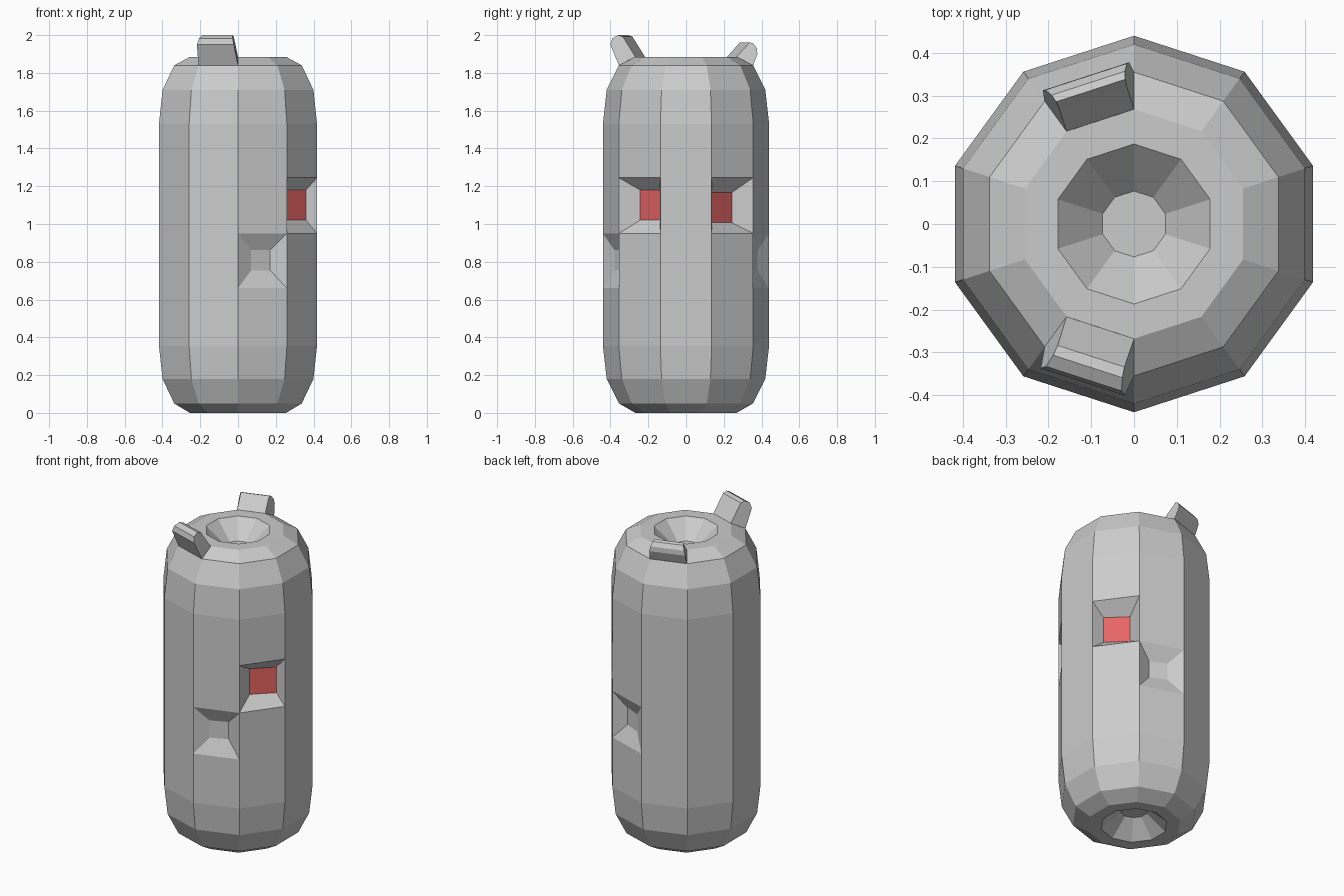
import bpy, math

if "Cube" in bpy.data.objects:
    bpy.data.objects.remove(bpy.data.objects["Cube"])

N = 10  # sides of the canister


def make(name, faces, color=None):
    """Object from a list of coordinate polygons, merging shared corners."""
    index, polys = {}, []
    for f in faces:
        keys = [tuple(round(c, 5) for c in p) for p in f]
        polys.append([index.setdefault(k, len(index)) for k in keys])
    me = bpy.data.meshes.new(name)
    me.from_pydata(list(index), [], polys)
    me.update()
    ob = bpy.data.objects.new(name, me)
    bpy.context.collection.objects.link(ob)
    if color:
        mat = bpy.data.materials.new(name)
        mat.diffuse_color = color
        mat.use_nodes = True
        mat.node_tree.nodes["Principled BSDF"].inputs["Base Color"].default_value = mat.diffuse_color
        me.materials.append(mat)
    return ob


def pt(k, r, z):
    a = math.radians(-90 + 360 / N * (k % N))
    return (r * math.cos(a), r * math.sin(a), z)


def panel(k, r0, z0, r1, z1):
    return [pt(k, r0, z0), pt(k + 1, r0, z0), pt(k + 1, r1, z1), pt(k, r1, z1)]


# Body profile (radius, height), from bottom recess to top recess
profile = [(0.077, 0.095), (0.19, 0), (0.268, 0), (0.355, 0.05), (0.42, 0.18),
           (0.44, 0.355), (0.44, 1.53), (0.42, 1.71), (0.355, 1.84),
           (0.268, 1.885), (0.187, 1.885), (0.077, 1.78)]
SIDE, SHOULDER = 5, 8

# Dents: sector -> (outer z range, inner z range, inner corner at start / end, red?)
dents = {
    0: ((0.66, 0.95), (0.755, 0.862), (0.07, -0.379), (0.17, -0.334), False),
    4: ((0.66, 0.95), (0.755, 0.862), (0.17, 0.334), (0.07, 0.379), False),
    1: ((0.95, 1.245), (1.02, 1.18), (0.25, -0.243), (0.36, -0.137), True),
    3: ((0.95, 1.245), (1.007, 1.167), (0.34, 0.137), (0.232, 0.243), True),
}
ears = {
    9: ("front_ear", [(0.338, 1.84, 0.11), (0.388, 1.95, 0.103), (0.38, 1.983, 0.093),
                      (0.35, 2.0, 0.085), (0.325, 1.992, 0.082), (0.255, 1.885, 0.083)]),
    5: ("back_ear", [(0.338, 1.84, 0.11), (0.363, 1.90, 0.106), (0.362, 1.93, 0.1),
                     (0.346, 1.955, 0.09), (0.328, 1.962, 0.085), (0.312, 1.945, 0.083),
                     (0.255, 1.885, 0.083)]),
}

# Body with dented side panels
body = [[pt(k, *profile[-1]) for k in range(N)],
        [pt(k, *profile[0]) for k in reversed(range(N))]]
for i, ((r0, z0), (r1, z1)) in enumerate(zip(profile, profile[1:])):
    for k in range(N):
        if i == SHOULDER and k in ears:
            continue
        if i != SIDE or k not in dents:
            body.append(panel(k, r0, z0, r1, z1))
            continue
        (za, zb), (ia, ib), s, e, red = dents[k]
        body += [panel(k, r0, z0, r0, za), panel(k, r0, zb, r0, z1)]
        outer = panel(k, r0, za, r0, zb)
        inner = [(*s, ia), (*e, ia), (*e, ib), (*s, ib)]
        for j in range(4):
            n = (j + 1) % 4
            body.append([outer[j], outer[n], inner[n], inner[j]])
        if red:
            make("red_window_" + ("front" if k == 1 else "back"), [inner],
                 (0.8, 0.13, 0.13, 1))
        else:
            body.append(inner)
make("canister_body", body)

# Ears growing out of the top shoulder
for k, (name, prof) in ears.items():
    a = math.radians(-90 + 360 / N * (k + 0.5))
    c, s = math.cos(a), math.sin(a)
    lo = [(r * c + h * s, r * s - h * c, z) for r, z, h in prof]
    hi = [(r * c - h * s, r * s + h * c, z) for r, z, h in prof]
    faces = [[lo[i], hi[i], hi[i + 1], lo[i + 1]] for i in range(len(prof) - 1)]
    make(name, faces + [lo, hi[::-1]])
